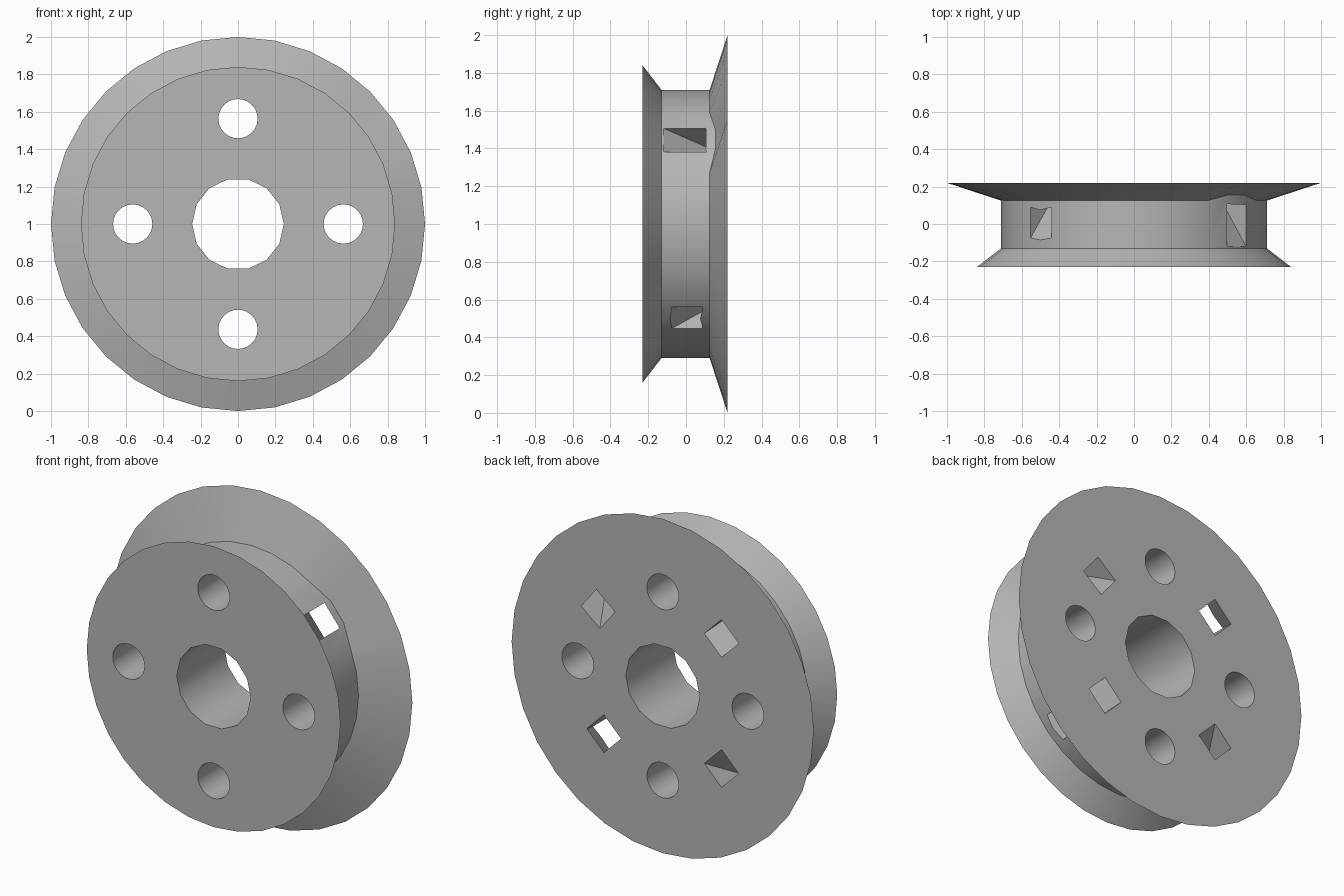
import bpy, bmesh
from math import cos, sin, pi, radians, atan2, degrees
from mathutils import Vector

cube = bpy.data.objects.get("Cube")
if cube:
    bpy.data.objects.remove(cube, do_unlink=True)

grey = bpy.data.materials.new("plain grey")
grey.use_nodes = True
colour = (0.47, 0.47, 0.47, 1)
grey.diffuse_color = colour
grey.node_tree.nodes["Principled BSDF"].inputs["Base Color"].default_value = colour

FRONT, BACK, SIDES = -0.23, 0.22, 32
AXLE = Vector((0, 0, 1))


def radial(angle):
    return Vector((cos(angle), 0, sin(angle)))


def make_object(name, bm):
    bmesh.ops.recalc_face_normals(bm, faces=bm.faces)
    mesh = bpy.data.meshes.new(name)
    bm.to_mesh(mesh)
    bm.free()
    mesh.materials.append(grey)
    obj = bpy.data.objects.new(name, mesh)
    bpy.context.collection.objects.link(obj)
    return obj


def loft(name, rings):
    """Skin a row of equal closed rings and cap both ends."""
    bm = bmesh.new()
    rows = [[bm.verts.new(p) for p in ring] for ring in rings]
    for a, b in zip(rows, rows[1:]):
        for i in range(len(a)):
            j = (i + 1) % len(a)
            bm.faces.new((a[i], a[j], b[j], b[i]))
    bm.faces.new(rows[0])
    bm.faces.new(rows[-1])
    return make_object(name, bm)


def circle(centre, radius, y, sides):
    return [centre + radial(2 * pi * i / sides) * radius + Vector((0, y, 0))
            for i in range(sides)]


# Wheel body: front lip, grooved drum, wide back flange
profile = [(0.84, FRONT), (0.71, -0.13), (0.71, 0.125), (1.0, BACK)]
rings = [circle(AXLE, r, y, SIDES) for r, y in profile]
# Groove edge bulges back beside the larger slot
for p in rings[2]:
    if 30 < degrees(atan2(p.z - 1, p.x)) < 50:
        p.y = 0.155
wheel = loft("wheel", rings)


def bore(name, centre, radius, sides):
    return loft(name, [circle(centre, radius, y, sides) for y in (-0.5, 0.5)])


# Axle bore and four bolt holes
cutters = [bore("axle_bore_cutter", AXLE, 0.245, 14)]
for i in range(4):
    cutters.append(bore("bolt_hole_cutter", AXLE + radial(i * pi / 2) * 0.563, 0.105, 24))


def slot(angle, y_front, y_back):
    """Slanted square tunnel from the back face out to the drum."""
    section = [(0.47, BACK), (0.47, 0.3), (0.63, 0.3), (0.63, BACK),
               (0.71, y_back), (0.8, y_back), (0.8, y_front), (0.71, y_front)]
    out, side = radial(angle), radial(angle + pi / 2)
    return loft("slot_cutter", [
        [AXLE + out * r + side * s + Vector((0, y, 0)) for r, y in section]
        for s in (-0.08, 0.08)])


cutters.append(slot(radians(39), -0.125, 0.1))
for degrees_round in (135, 225, 315):
    cutters.append(slot(radians(degrees_round), -0.085, 0.075))

# Cut the holes
bpy.context.view_layer.objects.active = wheel
for cutter in cutters:
    cutter.hide_render = True
    mod = wheel.modifiers.new("cut", "BOOLEAN")
    mod.operation = "DIFFERENCE"
    mod.solver = "EXACT"
    mod.object = cutter
    bpy.ops.object.modifier_apply(modifier=mod.name)
    bpy.data.objects.remove(cutter, do_unlink=True)

bpy.ops.object.select_all(action="DESELECT")
wheel.select_set(True)
bpy.ops.object.shade_smooth_by_angle(angle=radians(30))
